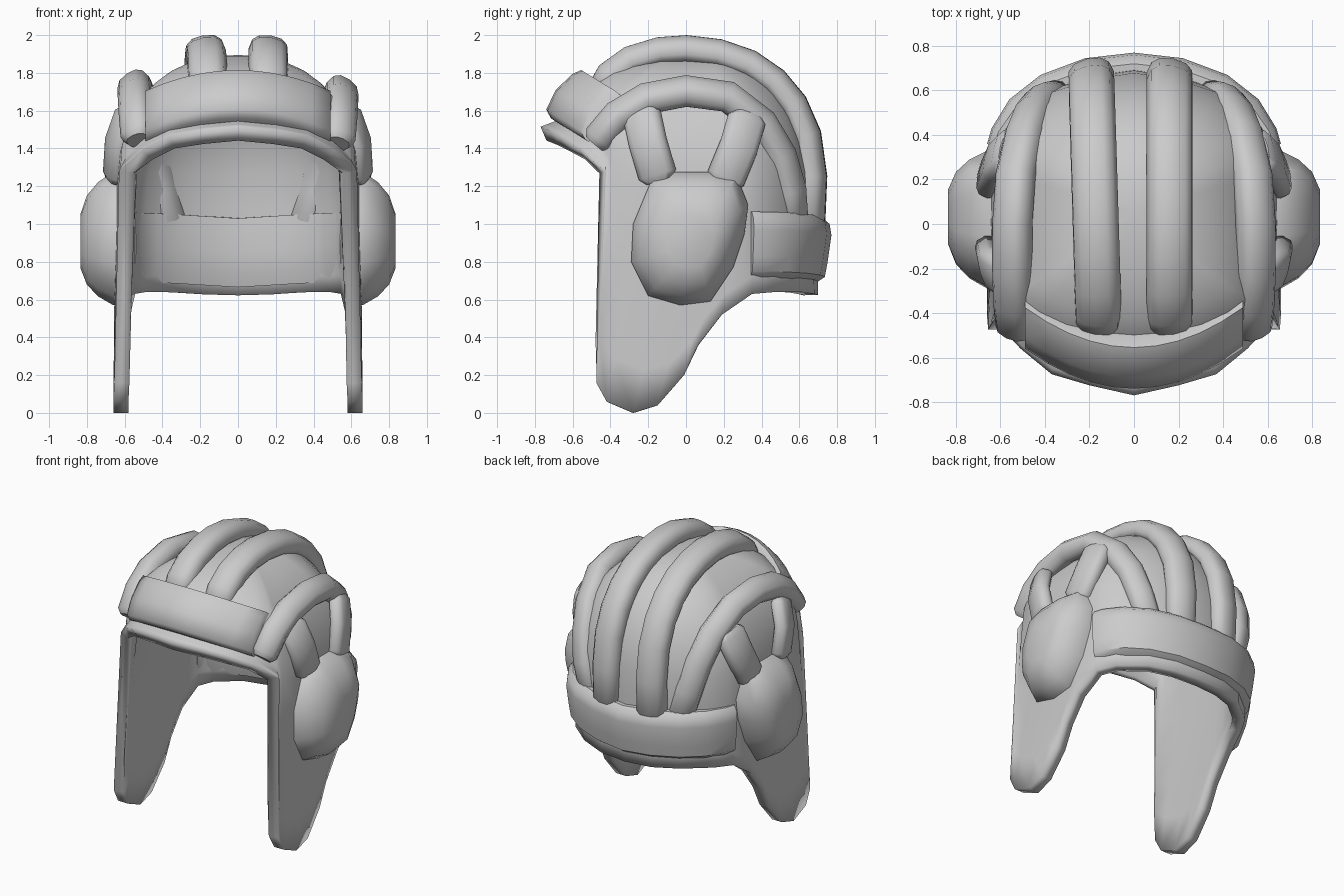
import bpy, bmesh, math
from mathutils import Vector

if "Cube" in bpy.data.objects:
    bpy.data.objects.remove(bpy.data.objects["Cube"])

CENTRE = Vector((0, 0.05, 1.1))


def finish(bm, name, angle=40):
    me = bpy.data.meshes.new(name)
    bm.to_mesh(me)
    bm.free()
    ob = bpy.data.objects.new(name, me)
    bpy.context.collection.objects.link(ob)
    bpy.ops.object.select_all(action='DESELECT')
    ob.select_set(True)
    bpy.context.view_layer.objects.active = ob
    bpy.ops.object.shade_smooth_by_angle(angle=math.radians(angle))
    return ob


def loft(name, rings, angle=40):
    """Closed solid skinned through rings of equal point count."""
    bm = bmesh.new()
    vs = [[bm.verts.new(p) for p in r] for r in rings]
    n = len(vs[0])
    for a, b in zip(vs, vs[1:]):
        for k in range(n):
            bm.faces.new((a[k], a[(k + 1) % n], b[(k + 1) % n], b[k]))
    bm.faces.new(vs[0])
    bm.faces.new(vs[-1])
    bmesh.ops.recalc_face_normals(bm, faces=bm.faces)
    return finish(bm, name, angle)


def pad_tube(name, path, w, h, power=0.8, sides=12, inner=0.6):
    """Padded roll along a path, flatter on the side facing the helmet centre."""
    pts = [Vector(p) for p in path]
    t0 = (pts[0] - pts[1]).normalized()
    t1 = (pts[-1] - pts[-2]).normalized()
    pts = [pts[0] + t0 * 0.035] + pts + [pts[-1] + t1 * 0.035]
    rings = []
    for i, p in enumerate(pts):
        t = (pts[min(i + 1, len(pts) - 1)] - pts[max(i - 1, 0)]).normalized()
        out = p - CENTRE
        out.x *= 0.8
        n = (out - t * out.dot(t)).normalized()
        s = t.cross(n)
        k = 0.68 if i in (0, len(pts) - 1) else 1
        ring = []
        for j in range(sides):
            a = 2 * math.pi * j / sides
            c, d = math.cos(a), math.sin(a)
            depth = h * k * (1 if d > 0 else inner)
            ring.append(p + s * w * k * math.copysign(abs(c) ** power, c)
                        + n * depth * math.copysign(abs(d) ** power, d))
        rings.append(ring)
    return loft(name, rings, 50)


# Shell: columns from brow centre round to nape; (shoulder point, hem point)
half = [((0, -.60, 1.58), (0, -.77, 1.515)), ((.20, -.58, 1.565), (.20, -.725, 1.495)),
        ((.36, -.54, 1.53), (.37, -.675, 1.465)), ((.50, -.47, 1.46), (.51, -.56, 1.39)),
        ((.59, -.41, 1.36), (.63, -.43, 1.28)), ((.625, -.39, 1.27), (.655, -.475, .16)),
        ((.64, -.2, 1.2), (.66, -.42, .06)), ((.65, 0, 1.15), (.66, -.28, 0)),
        ((.65, .12, 1.12), (.66, -.15, .04)), ((.65, .2, 1.1), (.655, -.01, .2)),
        ((.645, .25, 1.1), (.655, .065, .36)), ((.64, .30, 1.1), (.65, .19, .52)),
        ((.61, .38, 1.1), (.62, .35, .63)), ((.54, .48, 1.1), (.55, .47, .64)),
        ((.38, .60, 1.1), (.38, .61, .64)), ((.2, .66, 1.1), (.2, .68, .63)),
        ((0, .69, 1.1), (0, .70, .625))]
flip = lambda p: (-p[0], p[1], p[2])
cols = half + [(flip(e), flip(b)) for e, b in half[-2:0:-1]]
bm = bmesh.new()
grid = []
for e, b in cols:
    e, b = Vector(e), Vector(b)
    col = []
    for i in range(9):
        a = math.pi / 2 * i / 8
        s, c = math.sin(a) ** 0.9, max(math.cos(a), 0) ** 0.9
        col.append(Vector((e.x * s, 0.05 + (e.y - 0.05) * s, e.z + (1.895 - e.z) * c)))
    col += [e.lerp(b, i / 5) for i in range(1, 6)]
    grid.append([bm.verts.new(p) for p in col])
for i in range(len(grid)):
    a, b = grid[i], grid[(i + 1) % len(grid)]
    for j in range(len(a) - 1):
        bm.faces.new((a[j], a[j + 1], b[j + 1], b[j]))
bmesh.ops.remove_doubles(bm, verts=bm.verts, dist=1e-5)
shell = finish(bm, "helmet_shell", 50)
mod = shell.modifiers.new("thickness", 'SOLIDIFY')
mod.thickness = 0.08
mod.offset = -1

# Inner crown ridges: silhouette in y, z pulled in by half the roll height
crown = [(-.43, 1.72), (-.40, 1.78), (-.29, 1.86), (-.14, 1.905), (0, 1.915), (.17, 1.895),
         (.33, 1.84), (.46, 1.75), (.56, 1.63), (.63, 1.47), (.66, 1.25), (.65, 1.02)]
for sx, side in ((1, "right"), (-1, "left")):
    pad_tube("crown_ridge_" + side, [(sx * 0.16 - (sx < 0) * 0.03 * (y + .4), y, z)
                                     for y, z in crown], 0.105, 0.085)

    # Outer ridges (left one sits slightly higher)
    lift = 0.03 if sx < 0 else 0
    outer = [(.53, -.46, 1.45), (.54, -.36, 1.57), (.545, -.21, 1.66), (.545, 0, 1.70),
             (.53, .22, 1.67), (.49, .40, 1.53), (.45, .50, 1.36), (.41, .55, 1.18),
             (.36, .56, 1.02)]
    pad_tube("outer_ridge_" + side, [(sx * x, y, z + lift * (z - 1) / 0.7)
                                     for x, y, z in outer], 0.09, 0.08, inner=0.85)

    # Small pads above the ear cup
    pad_tube("temple_pad_front_" + side, [(sx * .58, -.23, 1.57), (sx * .63, -.20, 1.43),
                                          (sx * .64, -.15, 1.26)], 0.105, 0.065, 0.65)
    pad_tube("temple_pad_rear_" + side, [(sx * .57, .32, 1.55), (sx * .61, .28, 1.41),
                                         (sx * .64, .21, 1.24)], 0.105, 0.065, 0.65)

    # Ear cup
    outline = [(-.18, 1.24), (-.06, 1.275), (.14, 1.275), (.27, 1.25), (.33, 1.10), (.31, .95),
               (.25, .77), (.13, .59), (-.03, .57), (-.20, .62), (-.29, .80), (-.28, 1.0)]
    rings = []
    for x, k in ((.60, 1), (.66, 1), (.74, .86), (.80, .67), (.835, .40)):
        rings.append([(sx * x, .04 + (y - .04) * k, .90 + (z - .90) * k) for y, z in outline])
    loft("ear_cup_" + side, rings, 45)

# Brow pad: section at the centre, swept back and down towards the ends
section = [(-.65, 1.515), (-.715, 1.56), (-.74, 1.605), (-.69, 1.71), (-.60, 1.795),
           (-.555, 1.815), (-.50, 1.77), (-.46, 1.68)]
rings = []
for i in range(11):
    t = i / 5 - 1
    rings.append([(.49 * t, y + .18 * t * t, z - .11 * t * t) for y, z in section])
loft("brow_pad", rings, 60)

# Neck pad wrapped round the nape, thick enough to line the inside
path = [(.66, .36), (.64, .43), (.56, .56), (.42, .67), (.22, .745), (0, .77)]
path += [(-x, y) for x, y in path[-2::-1]]
band = [(.665, .17), (.69, .08), (.72, .035), (.80, .02), (.94, 0), (1.00, .01),
        (1.035, .05), (1.03, .19), (.85, .20), (.74, .19)]
rings = []
for x, y in path:
    d = Vector((x, y - 0.1)).normalized()
    rise = 0.03 * abs(x) / 0.65
    thin = 1 - 0.35 * max(0, abs(x) - .5) / .16
    rings.append([(x - d.x * k * thin, y - d.y * k * thin, z + rise) for z, k in band])
loft("neck_pad", rings)
